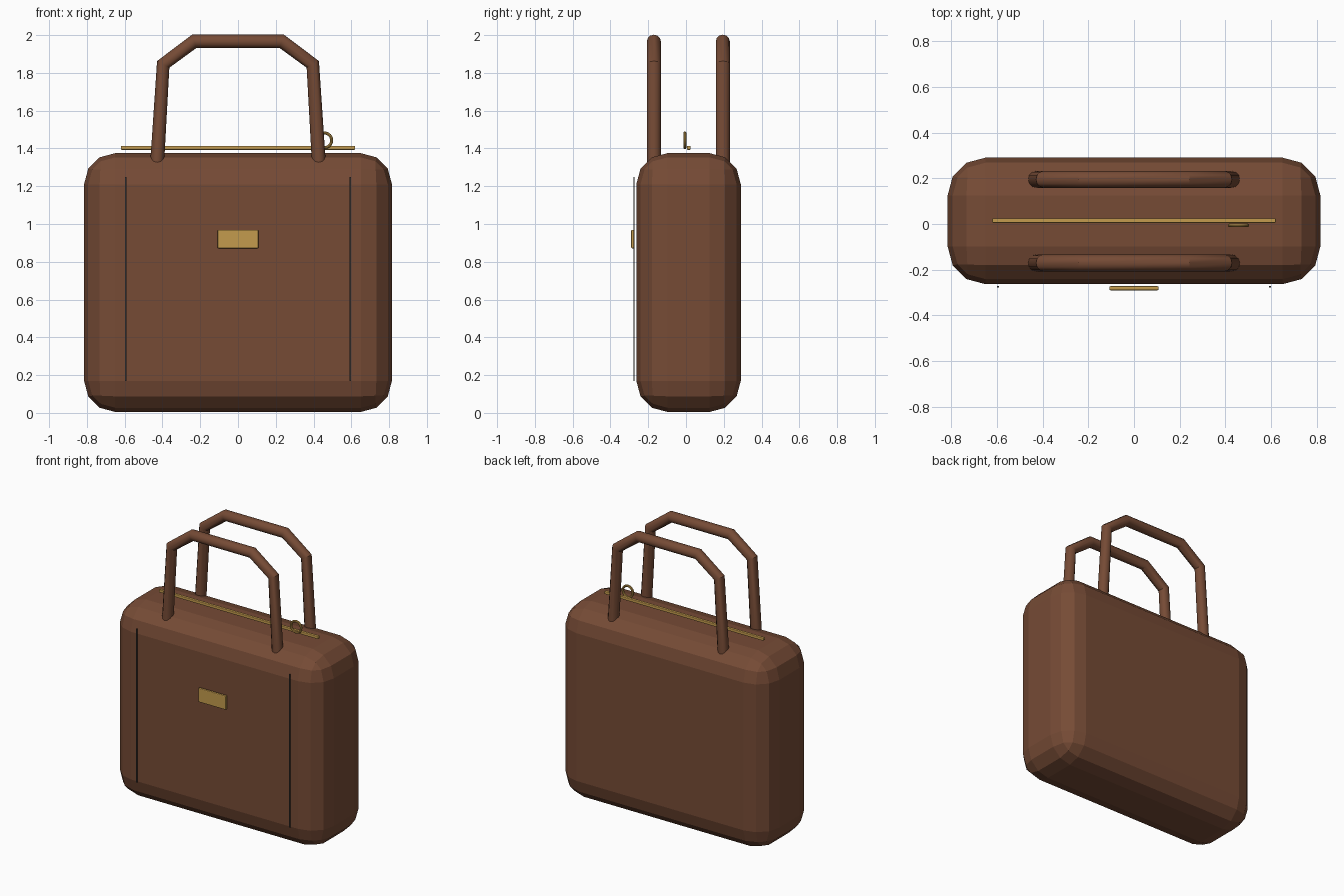
import bpy
import math

if "Cube" in bpy.data.objects:
    bpy.data.objects.remove(bpy.data.objects["Cube"])


def make_material(name, color):
    m = bpy.data.materials.new(name)
    m.diffuse_color = (*color, 1)
    m.use_nodes = True
    m.node_tree.nodes["Principled BSDF"].inputs["Base Color"].default_value = m.diffuse_color
    return m


brown = make_material("brown leather", (0.18, 0.07, 0.036))
gold = make_material("gold metal", (0.55, 0.33, 0.075))
thread = make_material("dark thread", (0.06, 0.055, 0.05))

MID_Y = 0.0135  # depth centre of the bag body


def box(name, center, size, mat, bevel=0.0, segments=1):
    bpy.ops.mesh.primitive_cube_add(size=1, location=center)
    ob = bpy.context.object
    ob.name = name
    ob.scale = size
    bpy.ops.object.transform_apply(location=False, rotation=False, scale=True)
    if bevel:
        mod = ob.modifiers.new("rounded edges", 'BEVEL')
        mod.width = bevel
        mod.segments = segments
        mod.limit_method = 'NONE'
        bpy.ops.object.modifier_apply(modifier=mod.name)
    ob.data.materials.append(mat)
    return ob


def tube(name, points, radius, mat):
    cu = bpy.data.curves.new(name, 'CURVE')
    cu.dimensions = '3D'
    cu.bevel_depth = radius
    cu.bevel_resolution = 4
    cu.use_fill_caps = True
    sp = cu.splines.new('POLY')
    sp.points.add(len(points) - 1)
    for p, co in zip(sp.points, points):
        p.co = (*co, 1)
    ob = bpy.data.objects.new(name, cu)
    bpy.context.collection.objects.link(ob)
    bpy.ops.object.select_all(action='DESELECT')
    ob.select_set(True)
    bpy.context.view_layer.objects.active = ob
    bpy.ops.object.convert(target='MESH')
    ob = bpy.context.object
    ob.name = name
    ob.data.materials.clear()
    ob.data.materials.append(mat)
    bpy.ops.object.shade_smooth_by_angle(angle=math.radians(32))
    return ob


# Bag body with broad faceted corners
box("bag_body", (0, MID_Y, 0.69), (1.63, 0.553, 1.37), brown, 0.165, 3)

# Two angular carrying handles
half = [(0.43, 1.29), (0.396, 1.845), (0.232, 1.967)]
path = [(-x, z) for x, z in half] + [(x, z) for x, z in reversed(half)]
for name, y in (("front_handle", -0.17), ("back_handle", 0.195)):
    tube(name, [(x, y, z) for x, z in path], 0.037, brown)

# Zip and its pull ring
box("zip", (0, 0.015, 1.403), (1.24, 0.02, 0.02), gold, 0.004, 2)
bpy.ops.mesh.primitive_torus_add(
    location=(0.457, -0.006, 1.443), rotation=(math.pi / 2, 0, 0),
    major_radius=0.039, minor_radius=0.008,
    major_segments=24, minor_segments=8)
ring = bpy.context.object
ring.name = "zip_pull_ring"
ring.data.materials.append(gold)
bpy.ops.object.shade_smooth_by_angle(angle=math.radians(40))

# Front plate
box("front_plate", (0, -0.281, 0.92), (0.216, 0.018, 0.098), gold, 0.005, 2)

# Vertical seams on the front
for name, x in (("left_seam", -0.595), ("right_seam", 0.595)):
    box(name, (x, -0.275, 0.71), (0.007, 0.007, 1.08), thread)
